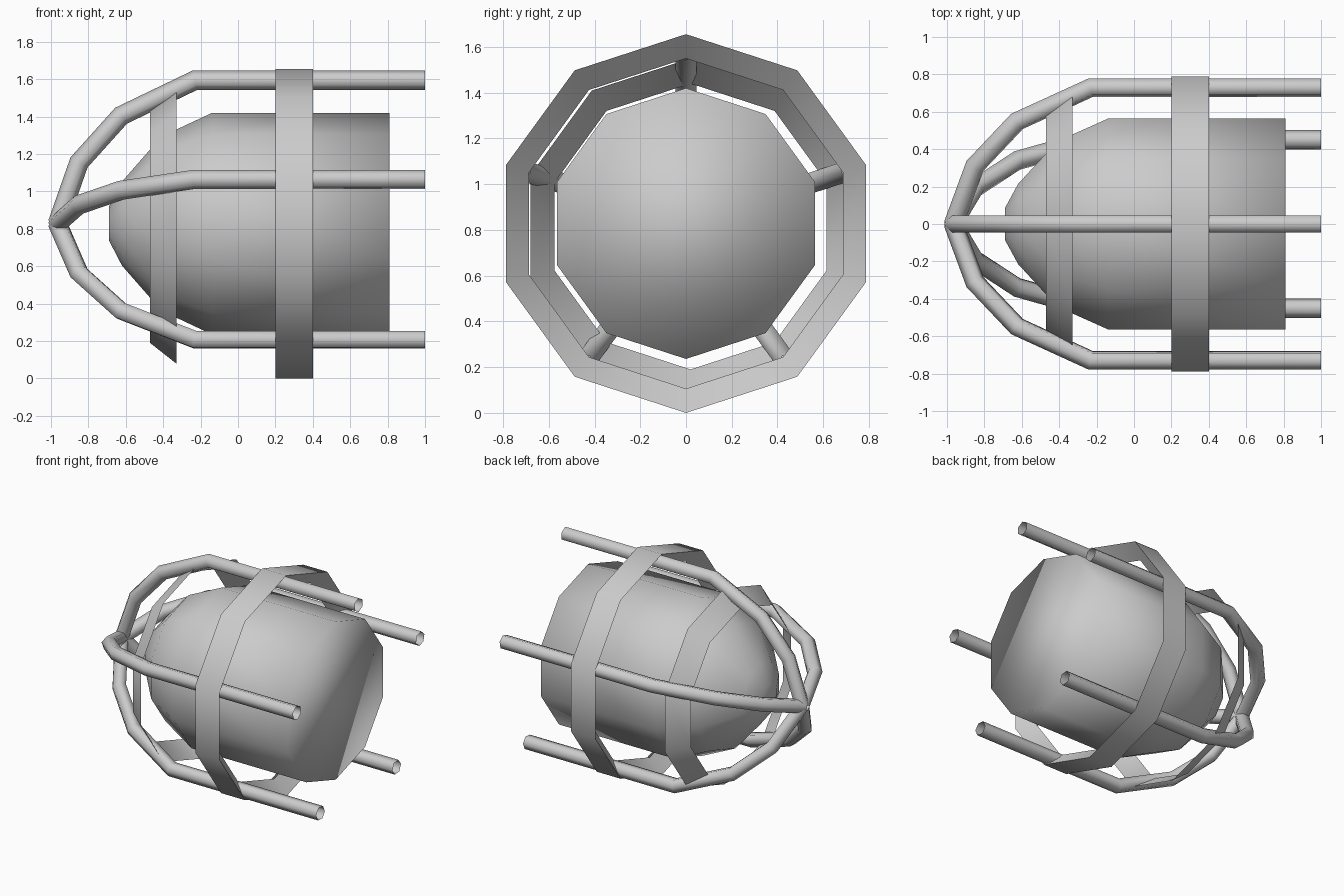
import bpy, bmesh
from math import sin, cos, pi, radians
from mathutils import Vector

cube = bpy.data.objects.get("Cube")
if cube:
    bpy.data.objects.remove(cube)

AXIS_Z = 0.828
SIDES = 10

grey = bpy.data.materials.new("plain grey")
grey.use_nodes = True
grey.diffuse_color = (0.6, 0.6, 0.6, 1)
grey.node_tree.nodes["Principled BSDF"].inputs["Base Color"].default_value = (0.6, 0.6, 0.6, 1)


def loft(name, rings, closed=False, caps=False, sharp=None):
    """Skin a row of point loops into one smooth object."""
    bm = bmesh.new()
    loops = [[bm.verts.new(p) for p in ring] for ring in rings]
    pairs = list(zip(loops, loops[1:]))
    if closed:
        pairs.append((loops[-1], loops[0]))
    for a, b in pairs:
        n = len(a)
        for i in range(n):
            j = (i + 1) % n
            bm.faces.new((a[i], a[j], b[j], b[i]))
    if caps:
        bm.faces.new(loops[0])
        bm.faces.new(loops[-1])
    bmesh.ops.recalc_face_normals(bm, faces=bm.faces)
    for f in bm.faces:
        f.smooth = True
    if sharp:
        for e in bm.edges:
            e.smooth = e.calc_face_angle(0) < sharp
    mesh = bpy.data.meshes.new(name)
    bm.to_mesh(mesh)
    bm.free()
    mesh.materials.append(grey)
    obj = bpy.data.objects.new(name, mesh)
    bpy.context.collection.objects.link(obj)
    return obj


def lathe(name, profile, shift=(0, 0), **options):
    """Turn (x, radius) points round the long axis."""
    angles = [2 * pi * i / SIDES for i in range(SIDES)]
    rings = [[(x, r * sin(a) + shift[0], r * cos(a) + AXIS_Z + shift[1]) for a in angles]
             for x, r in profile]
    return loft(name, rings, **options)


def cage_bar(name, path, angle, radius=0.052, sides=6):
    """Open tube along an (x, radius) path, with mitred bends."""
    out = Vector((0, sin(angle), cos(angle)))
    along = Vector((1, 0, 0))
    across = along.cross(out)
    pts = [along * x + out * r + Vector((0, 0, AXIS_Z)) for x, r in path]
    rings = []
    for i, p in enumerate(pts):
        before = (p - pts[i - 1]).normalized() if i else None
        after = (pts[i + 1] - p).normalized() if i + 1 < len(pts) else None
        d_in, d_out = before or after, after or before
        tangent = (d_in + d_out).normalized()
        normal = across.cross(tangent) / tangent.dot(d_in)
        rings.append([p + radius * (normal * cos(2 * pi * k / sides) + across * sin(2 * pi * k / sides))
                      for k in range(sides)])
    return loft(name, rings)


# Solid core with a rounded nose
lathe("core", [(0.81, 0.592), (-0.14, 0.592), (-0.41, 0.465), (-0.62, 0.225), (-0.69, 0.09)],
      caps=True)

# Main hoop: flat outside, ridged inside
lathe("main_hoop", [(0.2, 0.828), (0.4, 0.828), (0.3, 0.722)], closed=True, sharp=radians(60))

# Thin tapered hoop near the nose
lathe("nose_hoop", [(-0.33, 0.735), (-0.47, 0.625)], shift=(0.02, -0.013))

# Five bars meeting at the nose
bar_path = [(1, 0.767), (-0.23, 0.767), (-0.625, 0.577), (-0.85, 0.327), (-0.965, 0)]
for i in range(5):
    cage_bar(f"cage_bar_{i + 1}", bar_path, 2 * pi * i / 5)
